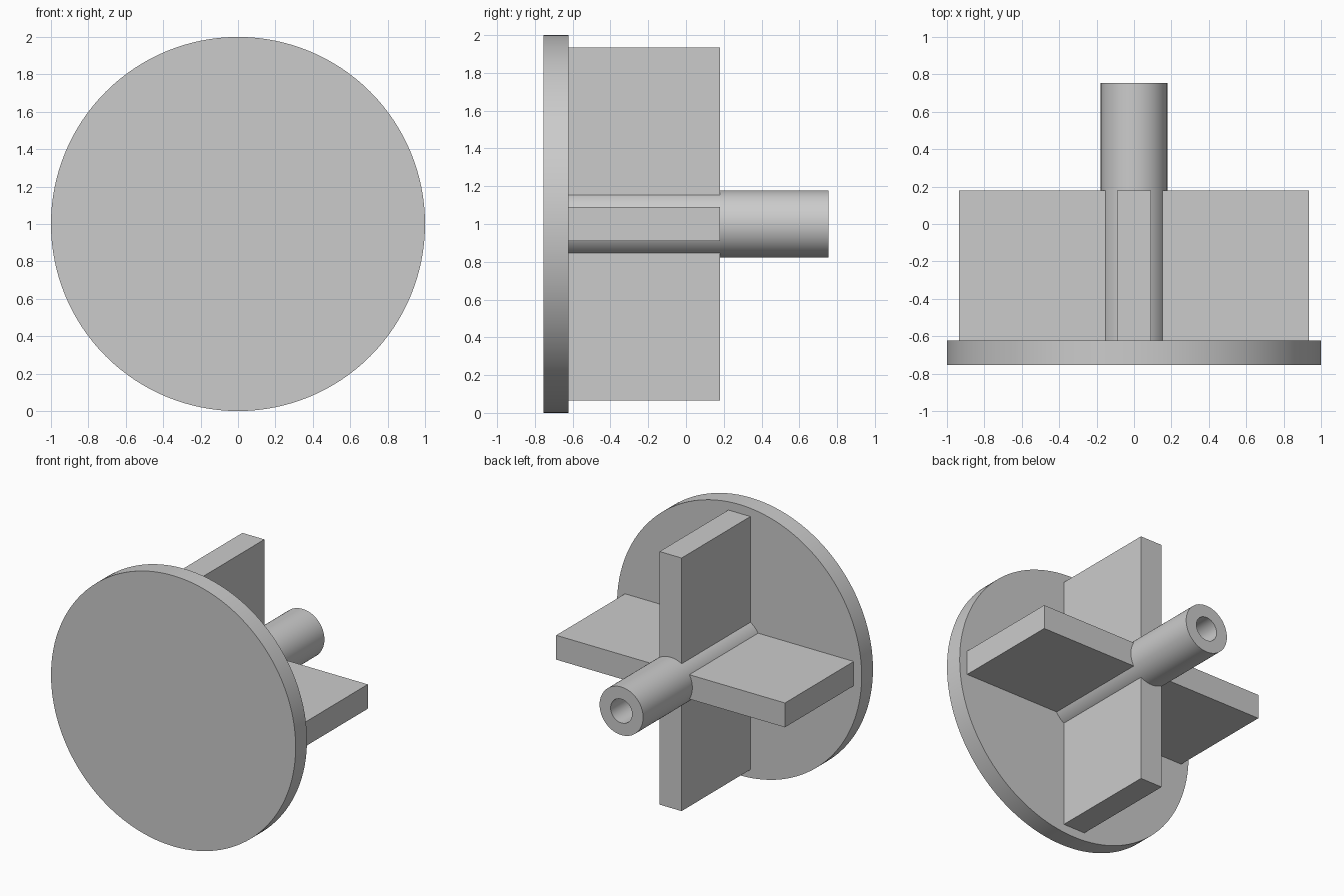
import bpy, bmesh, math
from mathutils import Matrix, Vector

cube = bpy.data.objects.get("Cube")
if cube:
    bpy.data.objects.remove(cube, do_unlink=True)

CENTRE_Z = 1.0
FRONT, DISC_BACK, FIN_BACK, TUBE_BACK = -0.755, -0.623, 0.18, 0.755
TUBE_R, BORE_R = 0.178, 0.088
FIN_INNER, FIN_OUTER, FIN_THICK = 0.13, 0.935, 0.18

grey = bpy.data.materials.new("plain grey")
grey.use_nodes = True
colour = (0.6, 0.6, 0.6, 1)
grey.diffuse_color = colour
grey.node_tree.nodes["Principled BSDF"].inputs["Base Color"].default_value = colour


def finish(name, bm, smooth=False):
    """Turn a bmesh into a grey object at the axle height."""
    bmesh.ops.recalc_face_normals(bm, faces=bm.faces)
    mesh = bpy.data.meshes.new(name)
    bm.to_mesh(mesh)
    bm.free()
    mesh.materials.append(grey)
    obj = bpy.data.objects.new(name, mesh)
    obj.location.z = CENTRE_Z
    bpy.context.collection.objects.link(obj)
    if smooth:
        bpy.ops.object.select_all(action="DESELECT")
        obj.select_set(True)
        bpy.context.view_layer.objects.active = obj
        bpy.ops.object.shade_smooth_by_angle(angle=math.radians(30))
    return obj


def lathe(name, profile, steps):
    """Revolve a closed (radius, y) profile around the y axis."""
    bm = bmesh.new()
    verts = [bm.verts.new((r, y, 0)) for r, y in profile]
    edges = [bm.edges.new((v, verts[i - 1])) for i, v in enumerate(verts)]
    bmesh.ops.spin(bm, geom=verts + edges, cent=(0, 0, 0), axis=(0, 1, 0),
                   angle=math.tau, steps=steps, use_duplicate=False)
    bmesh.ops.remove_doubles(bm, verts=bm.verts, dist=1e-4)
    return finish(name, bm, smooth=True)


# Front disc
bm = bmesh.new()
bmesh.ops.create_cone(
    bm, cap_ends=True, segments=128, radius1=1, radius2=1, depth=DISC_BACK - FRONT,
    matrix=Matrix.Translation((0, (FRONT + DISC_BACK) / 2, 0))
    @ Matrix.Rotation(math.pi / 2, 4, "X"))
finish("front_disc", bm, smooth=True)

# Hollow axle tube
lathe("axle_tube", [(TUBE_R, DISC_BACK), (TUBE_R, TUBE_BACK),
                    (BORE_R, TUBE_BACK), (BORE_R, DISC_BACK)], 64)

# Four fins around the axle
size = Vector((FIN_OUTER - FIN_INNER, FIN_BACK - DISC_BACK, FIN_THICK))
middle = Vector(((FIN_OUTER + FIN_INNER) / 2, (FIN_BACK + DISC_BACK) / 2, 0))
for i, side in enumerate(("left", "lower", "right", "upper")):
    bm = bmesh.new()
    bmesh.ops.create_cube(
        bm, size=1,
        matrix=Matrix.Rotation(i * math.pi / 2, 4, "Y")
        @ Matrix.Translation(middle) @ Matrix.Diagonal(size.to_4d()))
    finish(side + "_fin", bm)
